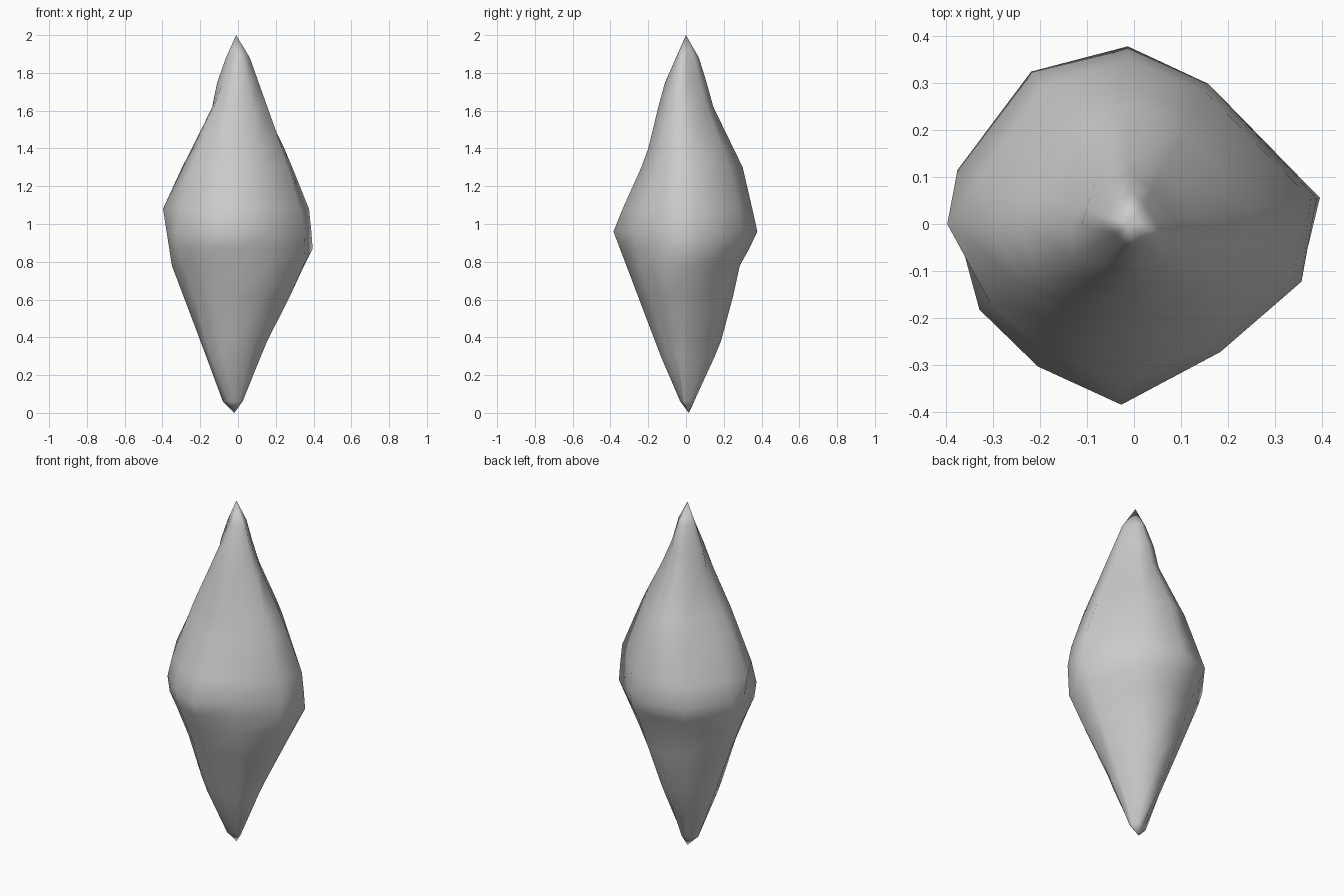
import bpy
import bmesh
import math

old = bpy.data.objects.get("Cube")
if old:
    bpy.data.objects.remove(old, do_unlink=True)

# Stone material
stone = bpy.data.materials.new("pale grey stone")
stone.use_nodes = True
colour = (0.6, 0.6, 0.6, 1)
stone.diffuse_color = colour
stone.node_tree.nodes["Principled BSDF"].inputs["Base Color"].default_value = colour

# Ridge profiles: (height, reach) from tip to tip
TIP, FOOT = (-0.01, 0.0), (-0.02, 0.015)
left = [(0, -.015), (.42, .17), (.87, .395), (1.07, .38), (1.38, .255), (1.7, .1), (1.9, .04), (2, -.01)]
right = [(0, .02), (.06, .08), (.33, .18), (.78, .35), (1.1, .4), (1.6, .14), (1.8, .1), (2, .01)]
front = [(0, -.01), (.29, .13), (.96, .385), (1.05, .35), (1.36, .21), (1.73, .12), (2, 0)]
back = [(0, .015), (.36, .18), (.62, .25), (.78, .285), (.95, .38), (1.29, .305), (1.63, .14), (1.86, .08), (2, 0)]
front_left = [(0, 0), (.37, .155), (.76, .36), (.98, .37), (1.15, .335), (1.88, .065), (2, 0)]
front_right = [(0, .03), (.33, .175), (.66, .27), (.89, .365), (1, .37), (1.49, .2), (1.67, .12), (2, 0)]
back_right = [(0, .02), (.06, .06), (.95, .385), (1.6, .12), (1.78, .1), (2, 0)]
LEVELS = [.06, .3, .38, .62, .78, .87, .96, 1.08, 1.3, 1.4, 1.62, 1.75, 1.88]

# Ridges around the stone: angle, scale, and the profiles averaged there
RIDGES = [
    (8, 1.01, left, left), (62, .88, left, back), (92, 1, back, back),
    (124, 1.03, back, back_right), (163, 1.03, back_right, back_right),
    (180, 1, right, right), (209, 1.02, front_right, front_right),
    (236, .97, front_right, front), (266, 1, front, front),
    (304, .87, front, front_left), (341, 1.02, front_left, front_left),
]
SIDES = len(RIDGES)


def reach(profile, z):
    for (z0, r0), (z1, r1) in zip(profile, profile[1:]):
        if z <= z1:
            return r0 + (r1 - r0) * (z - z0) / (z1 - z0)


def ridge_point(z, ridge):
    degrees, scale, one, two = ridge
    angle = math.radians(degrees)
    r = scale * (reach(one, z) + reach(two, z)) / 2
    return r * math.cos(angle), r * math.sin(angle), z


# Crystal body: stacked rings closed by two points
bm = bmesh.new()
rings = [[bm.verts.new(ridge_point(z, ridge)) for ridge in RIDGES] for z in LEVELS]
foot = bm.verts.new((*FOOT, 0))
tip = bm.verts.new((*TIP, 2))
for i in range(SIDES):
    j = (i + 1) % SIDES
    bm.faces.new((foot, rings[0][j], rings[0][i]))
    bm.faces.new((tip, rings[-1][i], rings[-1][j]))
    for low, high in zip(rings, rings[1:]):
        bm.faces.new((low[i], low[j], high[j], high[i]))
bmesh.ops.recalc_face_normals(bm, faces=bm.faces)
for face in bm.faces:
    face.smooth = True
mesh = bpy.data.meshes.new("crystal_body")
bm.to_mesh(mesh)
bm.free()
mesh.materials.append(stone)
body = bpy.data.objects.new("crystal_body", mesh)
bpy.context.collection.objects.link(body)
